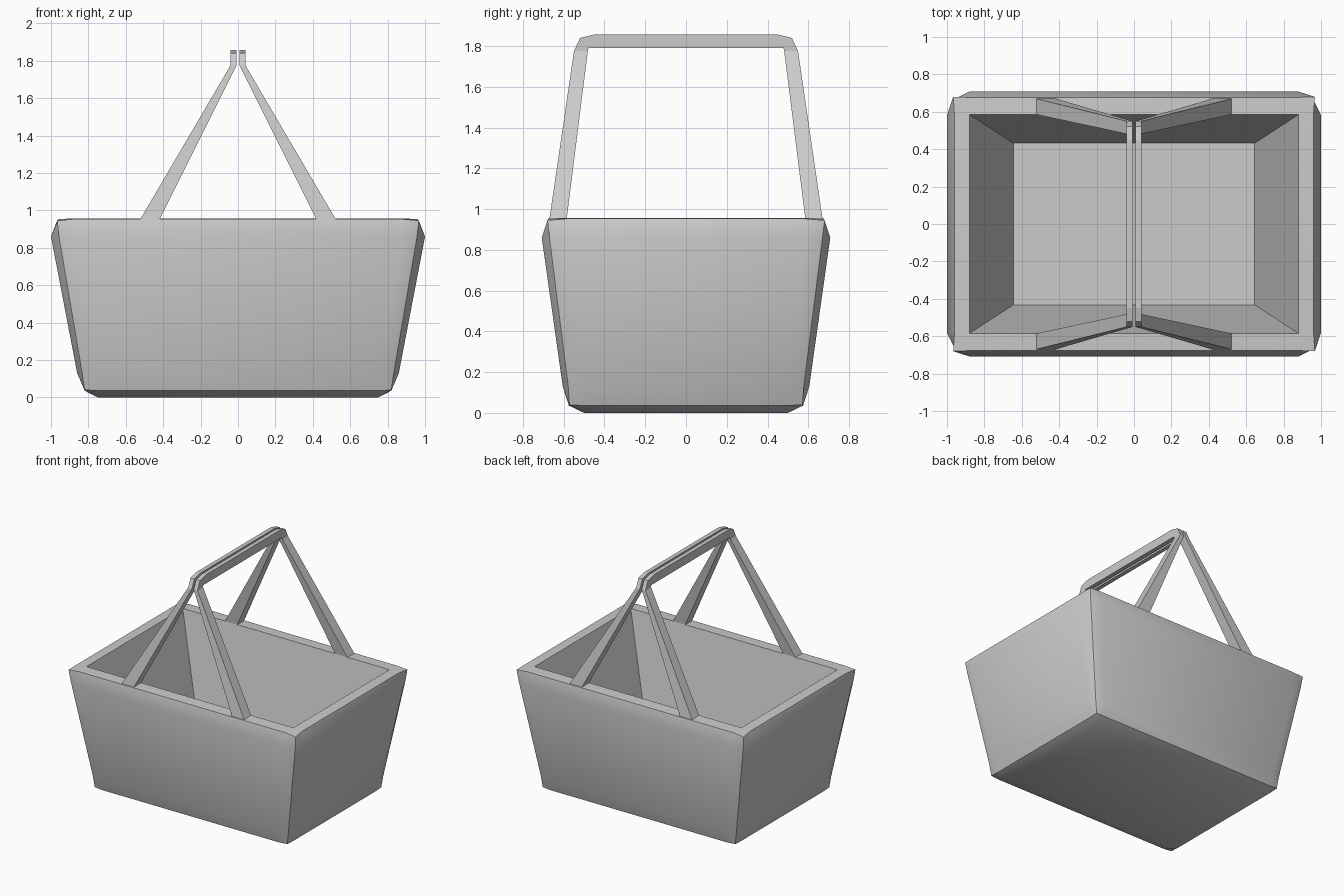
import bpy, bmesh

if "Cube" in bpy.data.objects:
    bpy.data.objects.remove(bpy.data.objects["Cube"])


def finish(bm, name):
    bmesh.ops.recalc_face_normals(bm, faces=bm.faces)
    mesh = bpy.data.meshes.new(name)
    bm.to_mesh(mesh)
    bm.free()
    obj = bpy.data.objects.new(name, mesh)
    bpy.context.collection.objects.link(obj)
    return obj


# per level: (z, face half x/y, edge half x/y, inner loop half x/y)
LEVELS = {
    -3: (0.04, (0.82, 0.575), (0.82, 0.572), (0.75, 0.50)),
    -1: (0.13, (0.86, 0.605), (0.833, 0.578), (0.765, 0.505)),
    1: (0.86, (1.00, 0.708), (0.957, 0.67), (0.88, 0.582)),
    3: (0.945, (0.96, 0.677), (0.967, 0.68), (0.88, 0.585)),
}


def build_basket():
    # cube with a 3x3 grid on every side, each side puffed outwards
    bm = bmesh.new()
    bmesh.ops.create_cube(bm, size=2)
    bmesh.ops.subdivide_edges(bm, edges=bm.edges[:], cuts=2, use_grid_fill=True)
    grid = {v: tuple(round(c * 3) for c in v.co) for v in bm.verts}
    for f in bm.faces:
        f.smooth = True
    # the twelve cube edges stay sharp
    for e in bm.edges:
        a, b = (grid[v] for v in e.verts)
        shared = sum(abs(p) == 3 and p == q for p, q in zip(a, b))
        e.smooth = shared < 2
    for v, (i, j, k) in grid.items():
        z, face, edge, loop = LEVELS[k]
        ex, ey = abs(i) == 3, abs(j) == 3
        outer = edge if ex and ey else face
        x = outer[0] if ex else loop[0]
        y = outer[1] if ey else loop[1]
        if k == -3 and not (ex and ey):
            z = 0.036 if ex or ey else 0.0
        if k == 3 and not (ex and ey):
            z = 0.953 if ex or ey else 0.957
        v.co = (x if i > 0 else -x, y if j > 0 else -y, z)
    # hollow: push the middle of the top down to the floor
    top = next(f for f in bm.faces
               if all(grid[v][2] == 3 and abs(grid[v][0]) == abs(grid[v][1]) == 1
                      for v in f.verts))
    for e in top.edges:
        e.smooth = False
    floor = bmesh.ops.extrude_discrete_faces(bm, faces=[top])["faces"][0]
    for v in floor.verts:
        v.co = (0.645 if v.co.x > 0 else -0.645,
                0.432 if v.co.y > 0 else -0.432, 0.18)
    for v in floor.verts:
        for f in v.link_faces:
            f.smooth = False
    for e in floor.edges:
        e.smooth = False
    return finish(bm, "basket")


# half of the handle arch: outer (y, z), inner (y, z), x range
HALF = [
    ((0.672, 0.94), (0.587, 0.94), (0.425, 0.53)),
    ((0.55, 1.775), (0.482, 1.775), (0.0075, 0.04)),
    ((0.52, 1.84), (0.479, 1.79), (0.0075, 0.04)),
    ((0.45, 1.857), (0.44, 1.79), (0.0075, 0.04)),
]


def build_handle(name, side):
    bm = bmesh.new()
    rings = []
    for sy, half in ((-1, HALF), (1, HALF[::-1])):
        for (yo, zo), (yi, zi), (x0, x1) in half:
            rings.append([bm.verts.new((side * x, sy * y, z)) for x, y, z in
                          ((x0, yo, zo), (x1, yo, zo), (x1, yi, zi), (x0, yi, zi))])
    for a, b in zip(rings, rings[1:]):
        for n in range(4):
            m = (n + 1) % 4
            bm.faces.new((a[n], a[m], b[m], b[n]))
    bm.faces.new(rings[0])
    bm.faces.new(rings[-1])
    return finish(bm, name)


build_basket()
build_handle("left_handle", -1)
build_handle("right_handle", 1)
